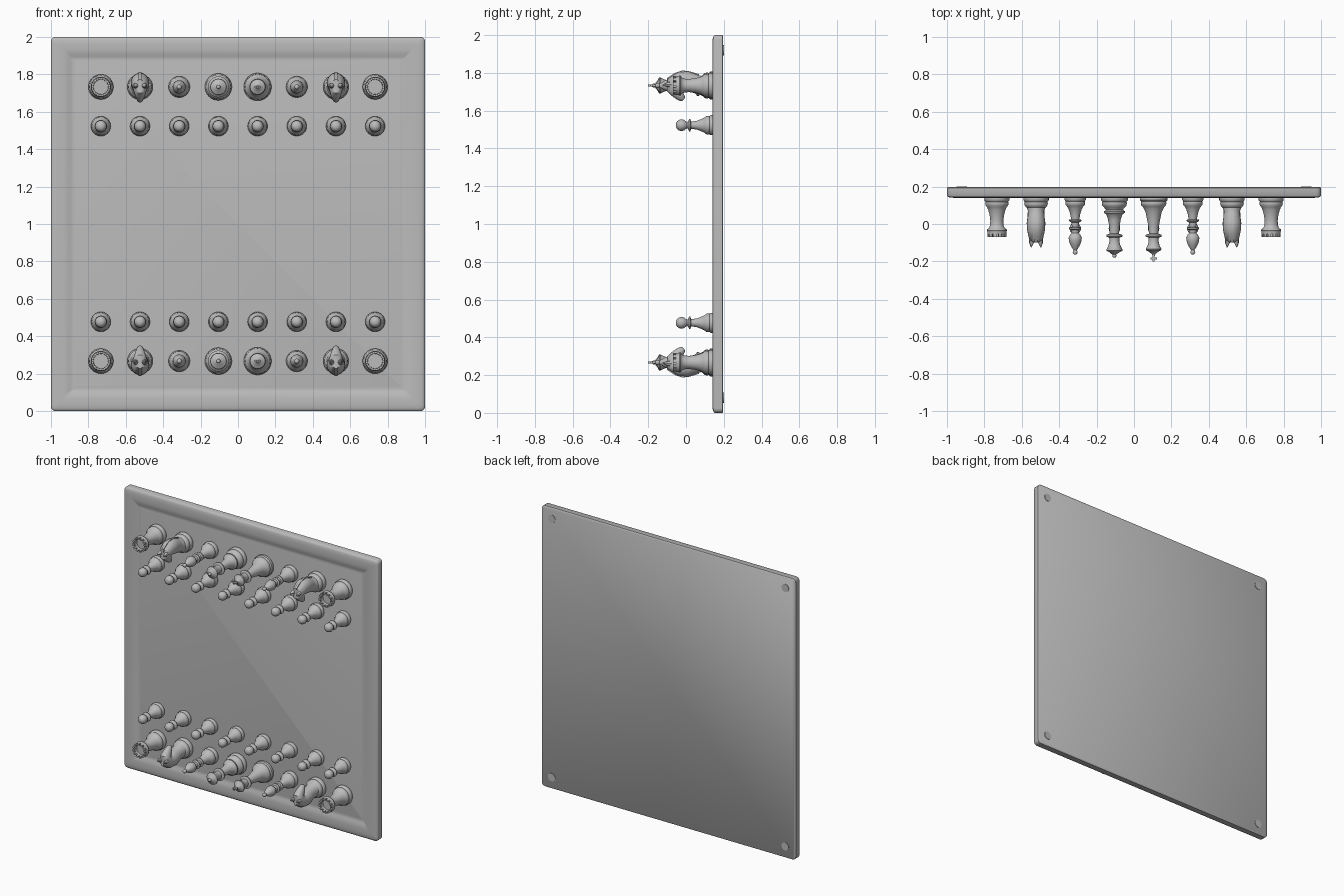
import bpy, bmesh, math
from mathutils import Vector

if "Cube" in bpy.data.objects:
    bpy.data.objects.remove(bpy.data.objects["Cube"])

GREY = bpy.data.materials.new("light_grey")
GREY.diffuse_color = (0.5, 0.5, 0.5, 1)
GREY.use_nodes = True
GREY.node_tree.nodes["Principled BSDF"].inputs["Base Color"].default_value = GREY.diffuse_color
SURF = 0.15          # y of the playing surface; pieces grow towards -y
SEG = 32


def finish(bm, name):
    bmesh.ops.recalc_face_normals(bm, faces=bm.faces)
    me = bpy.data.meshes.new(name)
    bm.to_mesh(me)
    bm.free()
    me.materials.append(GREY)
    return me


def place(me, name, loc=(0, 0, 0), rot=0.0):
    ob = bpy.data.objects.new(name, me)
    ob.location = loc
    ob.rotation_euler = (0, rot, 0)
    bpy.context.collection.objects.link(ob)
    return ob


def skin(bm, loops):
    """Bridge closed loops of points and cap both ends."""
    rings = [[bm.verts.new(p) for p in lp] for lp in loops]
    for a, b in zip(rings, rings[1:]):
        n = len(a)
        for i in range(n):
            j = (i + 1) % n
            bm.faces.new((a[i], a[j], b[j], b[i]))
    bm.faces.new(rings[0])
    bm.faces.new(rings[-1])


def lathe(bm, prof):
    """prof: (radius, height) pairs, turned around the -y axis."""
    skin(bm, [[(r * math.cos(t), -h, r * math.sin(t))
               for t in (2 * math.pi * i / SEG for i in range(SEG))] for r, h in prof])


def ball(c, r, n=7):
    """Profile points of a sphere at height c."""
    return [(r * math.sin(a), c - r * math.cos(a))
            for a in (math.pi * (i + 1) / (n + 1) for i in range(n))]


def base(r, h):
    """Turned foot: disc, step and rounded torus."""
    return [(r * .96, 0), (r, .006), (r, h * .38), (r * .93, h * .48), (r * .9, h * .52),
            (r * .93, h * .65), (r * .9, h * .85), (r * .78, h)]


def box(bm, c, s):
    m = bmesh.ops.create_cube(bm, size=1)["verts"]
    for v in m:
        v.co = Vector((v.co[k] * s[k] + c[k] for k in range(3)))


def pawn():
    bm = bmesh.new()
    lathe(bm, base(.053, .05) + [(.034, .065), (.024, .09), (.019, .118), (.021, .124), (.032, .127),
                                 (.033, .133), (.02, .139), (.016, .144)] + ball(.174, .031)[1:])
    return finish(bm, "pawn")


def rook():
    bm = bmesh.new()
    lathe(bm, base(.067, .06) + [(.046, .075), (.039, .1), (.035, .13), (.036, .155), (.042, .172),
                                 (.052, .178), (.054, .184), (.051, .19), (.051, .203),
                                 (.040, .203), (.039, .185), (.002, .185)])
    # merlons around the crown
    n = 12
    for k in range(n):
        a0 = 2 * math.pi * k / n
        lp = []
        for h in (.195, .219):
            lp.append([(r * math.cos(a0 + d), -h, r * math.sin(a0 + d))
                       for r, d in ((.051, 0), (.0515, .17), (.051, .34), (.04, .34), (.04, 0))])
        skin(bm, lp)
    return finish(bm, "rook")


def bishop():
    bm = bmesh.new()
    lathe(bm, base(.057, .055) + [(.035, .07), (.026, .1), (.022, .125), (.03, .13), (.03, .137), (.02, .142),
                                  (.018, .165), (.032, .17), (.032, .177), (.021, .182), (.019, .198),
                                  (.028, .208), (.035, .222), (.034, .24), (.026, .262), (.014, .282),
                                  (.009, .29)] + ball(.301, .0135)[1:])
    return finish(bm, "bishop")


def queen():
    bm = bmesh.new()
    lathe(bm, base(.072, .06) + [(.05, .068), (.045, .075), (.056, .082), (.056, .09), (.042, .1),
                                 (.033, .13), (.027, .17), (.025, .202), (.043, .208), (.044, .217),
                                 (.028, .223), (.026, .24), (.032, .265), (.043, .287), (.042, .293),
                                 (.028, .3), (.016, .31), (.009, .313)] + ball(.32, .011)[2:])
    return finish(bm, "queen")


def king():
    bm = bmesh.new()
    lathe(bm, base(.074, .058) + [(.052, .068), (.042, .09), (.034, .13), (.027, .17), (.025, .202),
                                  (.043, .208), (.044, .217), (.028, .223), (.026, .24), (.032, .265),
                                  (.042, .284), (.04, .29), (.026, .298), (.012, .308), (.007, .315),
                                  (.007, .32)])
    # cross on top
    box(bm, (0, -.332, 0), (.011, .036, .011))
    box(bm, (0, -.334, 0), (.034, .011, .011))
    return finish(bm, "king")


def knight():
    bm = bmesh.new()
    lathe(bm, base(.068, .06) + [(.045, .066)])
    # neck and head: ellipses along a bent path (forward, height, half depth, half width)
    path = [(0, .055, .054, .052), (-.004, .08, .048, .044), (-.012, .11, .05, .045),
            (-.022, .145, .054, .05), (-.022, .18, .052, .048), (-.006, .212, .046, .041),
            (.02, .214, .038, .034), (.042, .196, .029, .027), (.058, .18, .023, .021),
            (.07, .168, .018, .016), (.075, .163, .008, .008)]
    loops = []
    for i, (f, h, d, w) in enumerate(path):
        a, b = path[max(i - 1, 0)], path[min(i + 1, len(path) - 1)]
        t = Vector((b[0] - a[0], b[1] - a[1])).normalized()
        loops.append([(w * math.cos(q), -(h - t.x * d * math.sin(q)), f + t.y * d * math.sin(q))
                      for q in (2 * math.pi * k / 20 for k in range(20))])
    skin(bm, loops)
    # ears
    for s in (-1, 1):
        skin(bm, [[(s * x + r * math.cos(q), -h, f + r * math.sin(q))
                   for q in (2 * math.pi * k / 8 for k in range(8))]
                  for x, h, f, r in ((.02, .22, -.006, .017), (.024, .25, -.006, .013), (.026, .275, -.002, .002))])
    # mane ridge along the back of the neck
    skin(bm, [[(-.007, -h, f), (.007, -h, f), (.007, -h, f + .03), (-.007, -h, f + .03)]
              for f, h in ((-.06, .08), (-.075, .13), (-.08, .17), (-.066, .21), (-.04, .25))])
    return finish(bm, "knight")


# board: rounded square loops from the back, over the raised frame, to the playing field
def square(half, y, r):
    pts = []
    for k, (sx, sz) in enumerate(((1, 1), (-1, 1), (-1, -1), (1, -1))):
        for j in range(5):
            a = math.pi / 2 * (k + j / 4)
            pts.append((sx * (half - r) + r * math.cos(a), y, 1 + sz * (half - r) + r * math.sin(a)))
    return pts


bm = bmesh.new()
skin(bm, [square(*p) for p in ((.995, .197, .02), (1, .193, .025), (1, .152, .025), (.996, .146, .022),
                               (.985, .142, .02), (.965, .14, .015), (.93, .14, .01), (.91, .143, .008),
                               (.895, .149, .006), (.88, .152, .004), (.87, SURF, .003))])
place(finish(bm, "board"), "board")

# round feet on the back corners
bm = bmesh.new()
lathe(bm, [(.028, -.2), (.028, -.19)])
foot = finish(bm, "foot")
for x in (-.92, .92):
    for z in (.08, 1.92):
        place(foot, "foot", (x, 0, z))

# pieces: both back rows and both pawn rows, facing the middle
R, N, B, P = rook(), knight(), bishop(), pawn()
order = [R, N, B, queen(), king(), B, N, R]
for i, me in enumerate(order):
    x = (i - 3.5) * .2095
    for side in (-1, 1):
        rot = math.pi if side > 0 else 0
        place(me, me.name, (x, SURF, 1 + side * .733), rot)
        place(P, "pawn", (x, SURF, 1 + side * .523), rot)

# smooth shading with sharp edges kept
for ob in bpy.context.collection.objects:
    ob.select_set(True)
    bpy.context.view_layer.objects.active = ob
bpy.ops.object.shade_smooth_by_angle(angle=math.radians(40))
